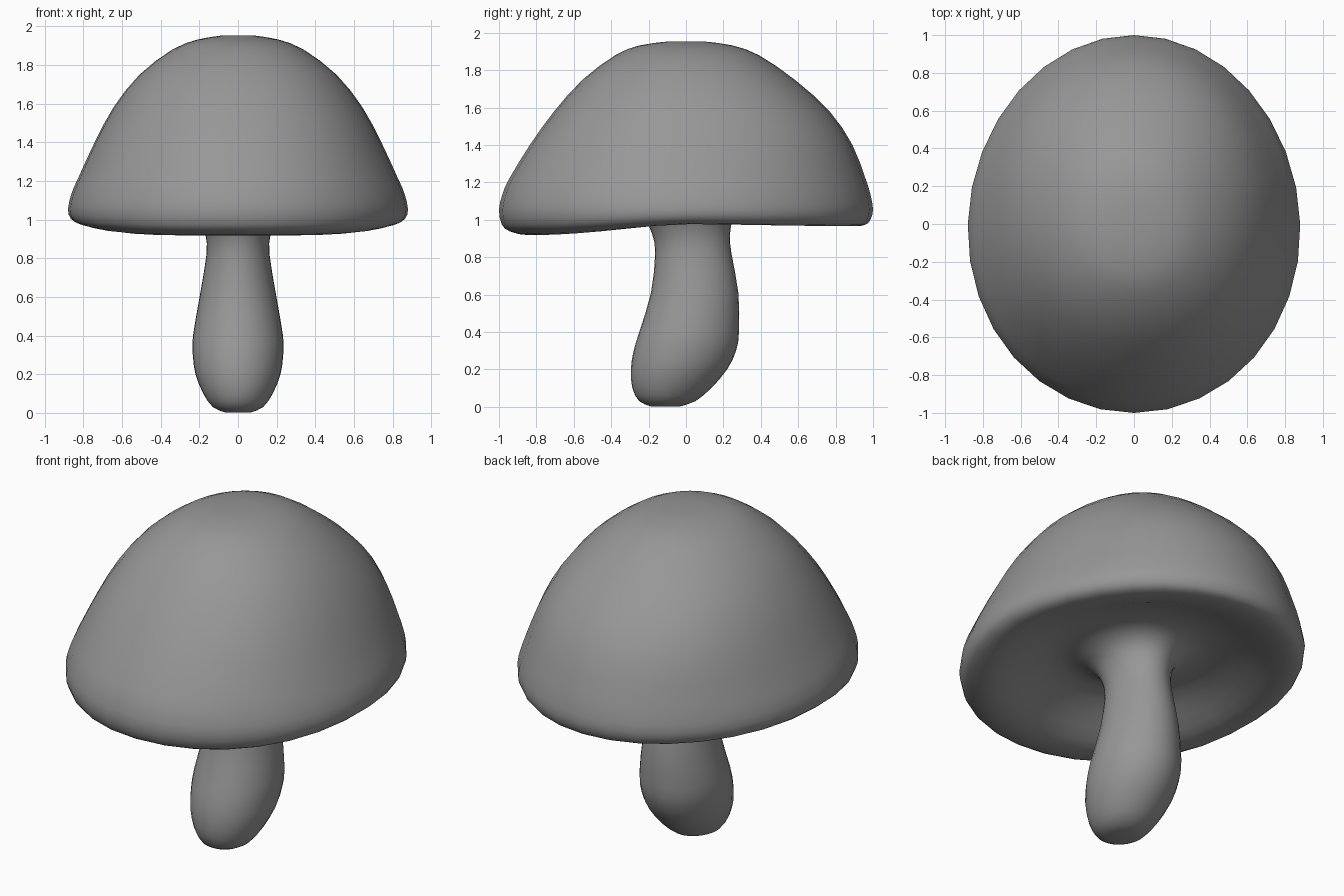
import bpy, bmesh, math

if "Cube" in bpy.data.objects:
    bpy.data.objects.remove(bpy.data.objects["Cube"])

SEG = 32

# Each ring: half width x, front y, back y, side z, front z, back z
def flat(rx, yf, yb, z):
    return (rx, yf, yb, z, z, z)

# Stem from the foot up to the flare under the cap
stem = [
    flat(0.07, -0.19, -0.03, 0.003),
    flat(0.13, -0.25, 0.05, 0.03),
    flat(0.18, -0.287, 0.135, 0.10),
    flat(0.22, -0.295, 0.22, 0.20),
    flat(0.234, -0.28, 0.268, 0.30),
    flat(0.233, -0.25, 0.283, 0.40),
    flat(0.197, -0.187, 0.28, 0.61),
    flat(0.163, -0.165, 0.243, 0.82),
    flat(0.168, -0.180, 0.235, 0.92),
    flat(0.20, -0.225, 0.255, 1.01),
]
# Hollow underside of the cap, out to the rolled lip
underside = [
    flat(0.275, -0.31, 0.32, 1.07),
    flat(0.38, -0.42, 0.43, 1.09),
    (0.52, -0.58, 0.60, 1.06, 1.03, 1.06),
    (0.66, -0.73, 0.77, 1.005, 0.945, 0.995),
    (0.75, -0.84, 0.89, 0.98, 0.918, 0.967),
    (0.82, -0.94, 0.955, 0.98, 0.937, 0.972),
    (0.865, -0.985, 0.985, 1.005, 0.975, 0.998),
]
# Dome of the cap
dome = [
    flat(0.88, -1.00, 1.00, 1.055),
    flat(0.86, -0.98, 0.985, 1.14),
    flat(0.825, -0.945, 0.96, 1.22),
    flat(0.742, -0.835, 0.89, 1.40),
    flat(0.645, -0.705, 0.768, 1.58),
    flat(0.51, -0.552, 0.58, 1.75),
    flat(0.34, -0.378, 0.39, 1.88),
    flat(0.21, -0.25, 0.25, 1.932),
    flat(0.09, -0.11, 0.11, 1.952),
]
rings = stem + underside + dome

# Insert a smooth in-between ring for each pair
def refine(rs):
    out = []
    for i in range(len(rs) - 1):
        a, b = rs[max(i - 1, 0)], rs[i]
        c, d = rs[i + 1], rs[min(i + 2, len(rs) - 1)]
        out.append(b)
        out.append(tuple((9 * (q + r) - p - s) / 16 for p, q, r, s in zip(a, b, c, d)))
    return out + [rs[-1]]

# Loft the rings into one closed skin; the oval is slightly wider at the front
bm = bmesh.new()
loops = []
for rx, yf, yb, zs, zf, zb in refine(rings):
    # upper rings are a touch squarer
    square = 0.02 * min(1, max(0, (zs - 1.15) / 0.3))
    loop = []
    for k in range(SEG):
        t = 2 * math.pi * k / SEG
        s = math.sin(t)
        q = 1 + square * math.sin(2 * t) ** 2
        x = rx * math.cos(t) * (1 - 0.03 * s) * q
        y = (yf + yb) / 2 + (yb - yf) / 2 * s * q
        droop = math.sin(math.pi / 2 * abs(s)) ** 1.5
        z = zs + ((zf if s < 0 else zb) - zs) * droop
        loop.append(bm.verts.new((x, y, z)))
    loops.append(loop)
for a, b in zip(loops, loops[1:]):
    for k in range(SEG):
        n = (k + 1) % SEG
        bm.faces.new((a[k], a[n], b[n], b[k]))

# Close the foot and the crown
bm.faces.new(loops[0][::-1])
bm.faces.new(loops[-1])
bmesh.ops.recalc_face_normals(bm, faces=bm.faces[:])
for f in bm.faces:
    f.smooth = True

mesh = bpy.data.meshes.new("mushroom")
bm.to_mesh(mesh)
bm.free()
obj = bpy.data.objects.new("mushroom", mesh)
bpy.context.collection.objects.link(obj)

# Dark grey skin
mat = bpy.data.materials.new("dark_grey")
mat.diffuse_color = (0.31, 0.31, 0.31, 1)
mat.use_nodes = True
mat.node_tree.nodes["Principled BSDF"].inputs["Base Color"].default_value = mat.diffuse_color
mesh.materials.append(mat)
